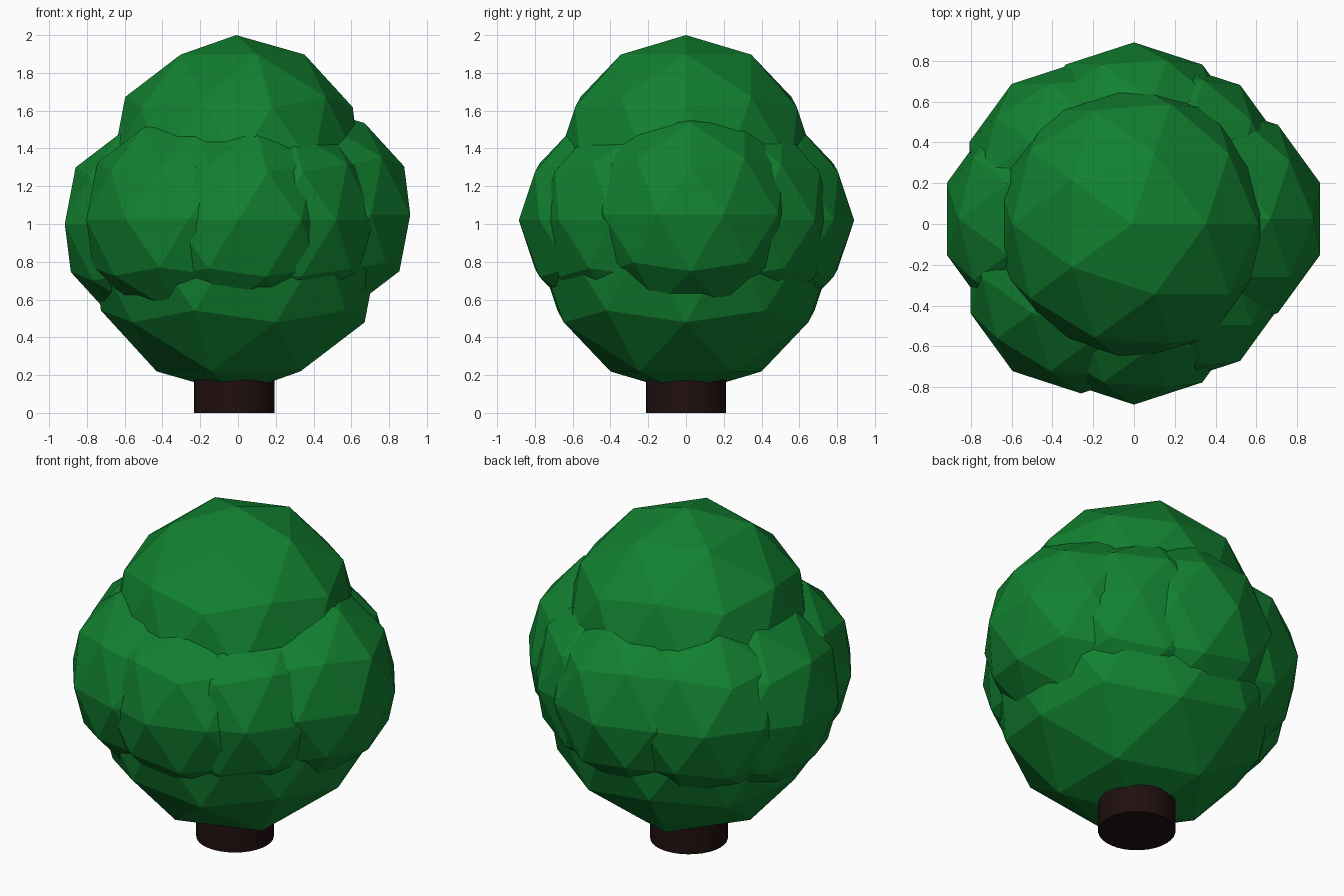
import bpy

if "Cube" in bpy.data.objects:
    bpy.data.objects.remove(bpy.data.objects["Cube"])


def material(name, color):
    m = bpy.data.materials.new(name)
    m.diffuse_color = color
    m.use_nodes = True
    m.node_tree.nodes["Principled BSDF"].inputs["Base Color"].default_value = m.diffuse_color
    return m


leaf = material("leaf_green", (0.006, 0.22, 0.03, 1))
bark = material("dark_bark", (0.015, 0.005, 0.005, 1))


def foliage(name, radius, centre):
    bpy.ops.mesh.primitive_ico_sphere_add(subdivisions=2, radius=radius, location=centre)
    ob = bpy.context.object
    ob.name = name
    ob.data.materials.append(leaf)


# Large lower and upper foliage masses
foliage("foliage_base", 0.80, (-0.01, 0, 0.90))
foliage("foliage_crown", 0.69, (-0.01, 0, 1.31))

# Ring of equal clumps around the middle
clumps = {
    "right": (0.37, 0.025, 1.05),
    "left": (-0.375, 0.025, 1.00),
    "front": (0, -0.315, 1.02),
    "back": (0, 0.32, 1.02),
    "front_left": (-0.26, -0.26, 1.025),
    "front_right": (0.185, -0.21, 1.02),
    "back_left": (-0.265, 0.225, 1.02),
    "back_right": (0.185, 0.22, 1.02),
}
for side, centre in clumps.items():
    foliage("foliage_clump_" + side, 0.57, centre)

# Trunk
bpy.ops.mesh.primitive_cylinder_add(vertices=32, radius=0.213, depth=0.5,
                                    location=(-0.02, 0, 0.25))
trunk = bpy.context.object
trunk.name = "trunk"
trunk.data.materials.append(bark)
